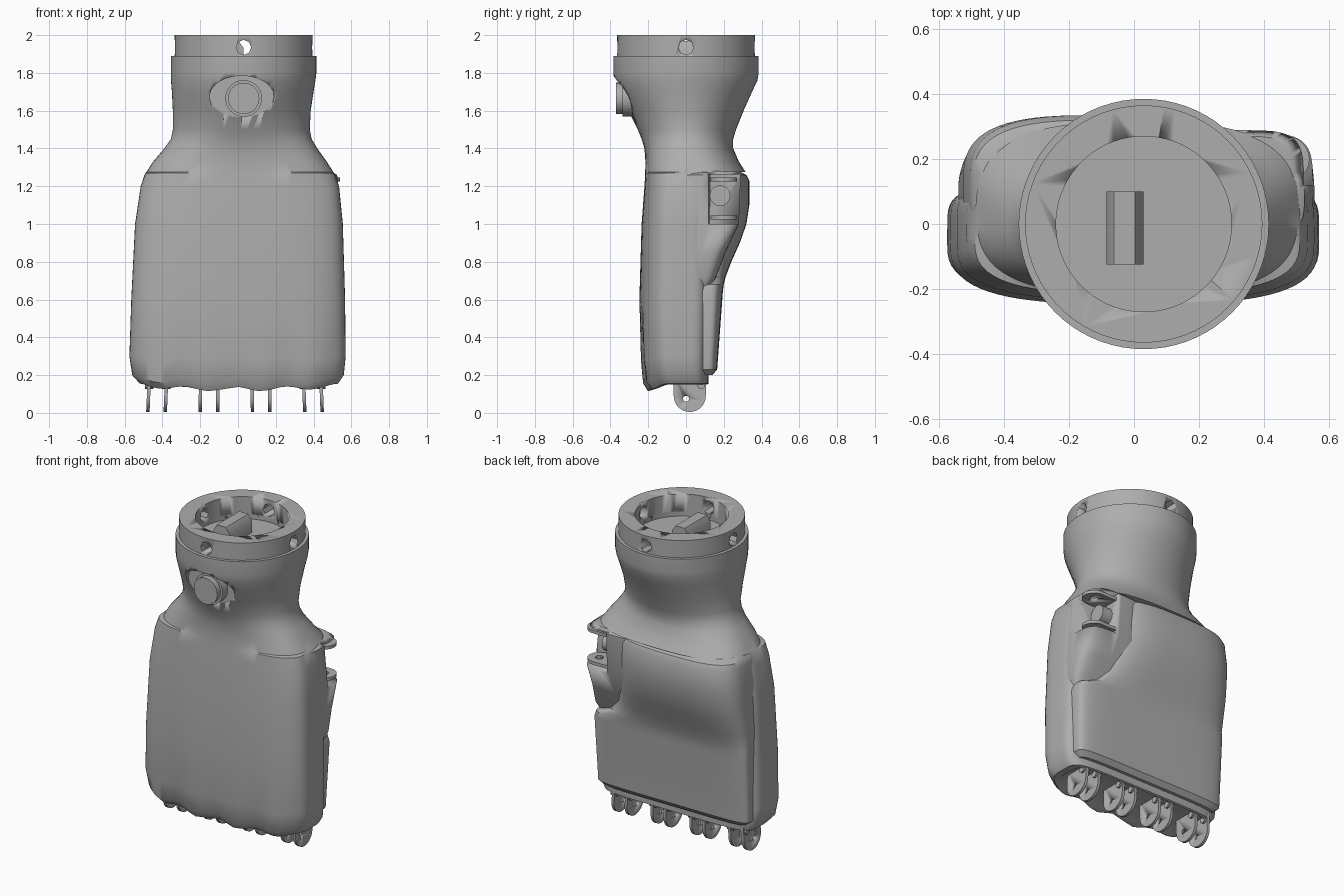
import bpy, bmesh
from math import cos, sin, pi, copysign, radians
from mathutils import Matrix, Vector

cube = bpy.data.objects.get("Cube")
if cube:
    bpy.data.objects.remove(cube)

GREY = (0.42, 0.42, 0.42, 1)
mat = bpy.data.materials.new("plain grey")
mat.use_nodes = True
mat.diffuse_color = GREY
mat.node_tree.nodes["Principled BSDF"].inputs["Base Color"].default_value = GREY

WX = 0.03        # wrist axis
PITCH = 0.273    # knuckle spacing
KNUCKLES = [-0.425 + PITCH * i for i in range(4)]


def finish(name, bm, angle=35):
    bmesh.ops.recalc_face_normals(bm, faces=bm.faces)
    mesh = bpy.data.meshes.new(name)
    bm.to_mesh(mesh)
    bm.free()
    mesh.materials.append(mat)
    ob = bpy.data.objects.new(name, mesh)
    bpy.context.collection.objects.link(ob)
    activate(ob)
    bpy.ops.object.shade_smooth_by_angle(angle=radians(angle))
    return ob


def activate(ob):
    bpy.ops.object.select_all(action='DESELECT')
    ob.select_set(True)
    bpy.context.view_layer.objects.active = ob


def cut(ob, cutter):
    mod = ob.modifiers.new("cut", 'BOOLEAN')
    mod.operation = 'DIFFERENCE'
    mod.solver = 'EXACT'
    mod.object = cutter
    activate(ob)
    bpy.ops.object.modifier_apply(modifier=mod.name)
    bpy.data.objects.remove(cutter)


def loft(name, rows, shape=None, n=72, angle=35):
    """Rows are z, x range, y range, front and back squareness."""
    bm = bmesh.new()
    rings = []
    for z, x0, x1, y0, y1, front, back in rows:
        ring = []
        for i in range(n):
            c, s = cos(2 * pi * i / n), sin(2 * pi * i / n)
            e = 2 / (front if s < 0 else back)
            x = (x0 + x1) / 2 + (x1 - x0) / 2 * copysign(abs(c) ** e, c)
            y = (y0 + y1) / 2 + (y1 - y0) / 2 * copysign(abs(s) ** e, s)
            p = Vector((x, y, z))
            ring.append(bm.verts.new(shape(p) if shape else p))
        rings.append(ring)
    for a, b in zip(rings, rings[1:]):
        for i in range(n):
            j = (i + 1) % n
            bm.faces.new((a[i], a[j], b[j], b[i]))
    bm.faces.new(rings[0])
    bm.faces.new(rings[-1])
    return finish(name, bm, angle)


def rod(name, axis, centre, r, length, n=32, scale=(1, 1)):
    bm = bmesh.new()
    turn = {'X': Matrix.Rotation(pi / 2, 4, 'Y'), 'Y': Matrix.Rotation(pi / 2, 4, 'X'),
            'Z': Matrix.Identity(4)}[axis]
    m = Matrix.Translation(centre) @ turn @ Matrix.Diagonal((*scale, 1, 1))
    bmesh.ops.create_cone(bm, cap_ends=True, segments=n, radius1=r, radius2=r,
                          depth=length, matrix=m)
    return finish(name, bm)


def prism(name, outline, place, depth):
    """Extrude an outline, placed by a function of two coordinates."""
    bm = bmesh.new()
    face = bm.faces.new([bm.verts.new(place(u, v)) for u, v in outline])
    out = bmesh.ops.extrude_face_region(bm, geom=[face])
    bmesh.ops.translate(bm, vec=depth,
                        verts=[g for g in out["geom"] if isinstance(g, bmesh.types.BMVert)])
    return finish(name, bm)


def box(name, lo, hi):
    return prism(name, [(lo[0], lo[1]), (hi[0], lo[1]), (hi[0], hi[1]), (lo[0], hi[1])],
                 lambda u, v: (u, v, lo[2]), (0, 0, hi[2] - lo[2]))


def circle_row(z, r):
    return (z, WX - r, WX + r, -r, r, 2, 2)


def knuckle_wave(p):
    # scalloped front edge that hangs lower than the back
    low = max(0, min(1, (0.4 - p.z) / 0.2))
    front = max(0, min(1, (-p.y - 0.1) / 0.1))
    wave = cos(2 * pi * (p.x - KNUCKLES[0]) / PITCH)
    p.z -= low * front * (0.03 + 0.013 * wave)
    p.y -= low * front * 0.008 * wave
    return p


# hand shell, from knuckle face to the cupped wrist top
shell = loft("hand_shell", [
    (0.17, -0.47, 0.47, -0.1, 0.09, 3, 6),
    (0.15, -0.48, 0.49, -0.165, 0.11, 4, 6),
    (0.155, -0.52, 0.53, -0.195, 0.12, 3, 6),
    (0.2, -0.56, 0.56, -0.22, 0.12, 3, 6),
    (0.3, -0.575, 0.57, -0.235, 0.12, 3, 6),
    (0.6, -0.565, 0.567, -0.247, 0.13, 3, 6),
    (1, -0.545, 0.555, -0.235, 0.13, 3, 6),
    (1.2, -0.515, 0.535, -0.22, 0.13, 3, 6),
    (1.27, -0.49, 0.51, -0.216, 0.13, 3, 6),
    (1.275, -0.485, 0.505, -0.216, 0.315, 3, 2.8),
    (1.33, -0.45, 0.47, -0.215, 0.28, 2.8, 2.6),
    (1.4, -0.39, 0.42, -0.22, 0.25, 2.4, 2.3),
    (1.45, -0.355, 0.39, -0.235, 0.25, 2.2, 2.1),
    (1.5, -0.345, 0.38, -0.255, 0.265, 2, 2),
    (1.6, -0.345, 0.385, -0.305, 0.305, 2, 2),
    (1.7, -0.35, 0.4, -0.355, 0.35, 2, 2),
    (1.76, -0.355, 0.41, -0.38, 0.378, 2, 2),
    circle_row(1.8, 0.385), circle_row(1.89, 0.385),
    circle_row(1.89, 0.27), circle_row(1.86, 0.27)], knuckle_wave)

# front pocket with its round button
cut(shell, rod("pocket_cutter", 'Y', (WX - 0.01, -0.4, 1.675), 0.11, 0.23, 24, (1.55, 1)))
rod("button_collar", 'Y', (WX, -0.29, 1.665), 0.097, 0.09)
rod("button", 'Y', (WX, -0.315, 1.665), 0.083, 0.11)

# palm plate, which swells towards the heel and leaves room for the thumb
loft("palm_plate", [
    (0.2, -0.5, 0.5, 0, 0.14, 4, 6),
    (0.23, -0.535, 0.53, 0, 0.165, 4, 6),
    (0.64, -0.54, 0.545, 0, 0.195, 4, 5),
    (0.68, -0.54, 0.53, -0.01, 0.2, 4, 5),
    (0.72, -0.54, 0.43, -0.02, 0.21, 4, 4),
    (0.8, -0.54, 0.37, -0.04, 0.24, 4, 3.6),
    (0.9, -0.535, 0.34, -0.06, 0.285, 4, 3.3),
    (1, -0.53, 0.33, -0.08, 0.32, 4, 3),
    (1.1, -0.525, 0.325, -0.08, 0.335, 4, 3),
    (1.23, -0.505, 0.32, -0.08, 0.335, 4, 3),
    (1.26, -0.495, 0.32, -0.08, 0.32, 4, 3),
    (1.28, -0.47, 0.31, -0.08, 0.28, 4, 3)])

# thumb mound with an open socket
mound = loft("thumb_mound", [
    (0.66, 0.15, 0.53, -0.05, 0.13, 4, 5),
    (0.72, 0.15, 0.555, -0.05, 0.16, 4, 5),
    (0.85, 0.15, 0.555, -0.05, 0.21, 4, 4),
    (1, 0.15, 0.55, -0.05, 0.28, 4, 4),
    (1.26, 0.15, 0.525, -0.05, 0.29, 4, 4),
    (1.28, 0.15, 0.49, -0.05, 0.27, 4, 4)])
cut(mound, box("socket_cutter", (0.36, 0.12, 1), (0.8, 0.6, 1.262)))

# thumb hinge plates and drive boss
arc = [pi * i / 12 - pi / 2 for i in range(13)]
tab = [(0.34, 0.13)] + [(0.47 + 0.07 * cos(a), 0.2 + 0.07 * sin(a)) for a in arc] + [(0.34, 0.27)]
for side, z in (("lower", 1.025), ("upper", 1.225)):
    plate = prism(side + "_thumb_hinge", tab, lambda u, v: (u, v, z), (0, 0, 0.02))
    cut(plate, rod("hole_cutter", 'Z', (0.47, 0.2, z), 0.025, 0.2, 12))
rod("thumb_drive_boss", 'X', (0.37, 0.18, 1.15), 0.055, 0.12, 16)

# knuckle hinge plates in four pairs, fanned slightly
lug = [(-0.065, 0.2)] + [(0.02 - 0.085 * cos(a), 0.09 - 0.085 * sin(a))
                         for a in [pi * i / 16 for i in range(17)]] + [(0.105, 0.2)]
for k, kx in enumerate(KNUCKLES):
    for side, off in (("right", -0.046), ("left", 0.046)):
        x = kx + off
        lean = 0.1 * kx
        ob = prism(f"knuckle_{k + 1}_{side}_hinge", lug,
                   lambda u, v: (x - 0.009 + lean * (0.15 - v), u, v), (0.018, 0, 0))
        cut(ob, rod("hole_cutter", 'X', (x, 0, 0.075), 0.016, 0.1, 12))
        rod(f"knuckle_{k + 1}_{side}_pin", 'X', (x, 0.08, 0.145), 0.02, 0.045, 10)

# wrist ring with four bolt holes
ring = rod("wrist_ring", 'Z', (WX, 0, 1.935), 0.365, 0.13, 72)
cut(ring, rod("bore_cutter", 'Z', (WX, 0, 1.935), 0.27, 0.5, 72))
for axis in 'XY':
    cut(ring, rod("bolt_cutter", axis, (WX, 0, 1.935), 0.04, 1, 8))

# chamfered connector block inside the ring
prism("connector_block", [(-0.085, 1.84), (0.03, 1.84), (0.03, 1.93), (0.003, 1.97),
                          (-0.062, 1.97), (-0.085, 1.93)],
      lambda u, v: (u, -0.125, v), (0, 0.225, 0))
